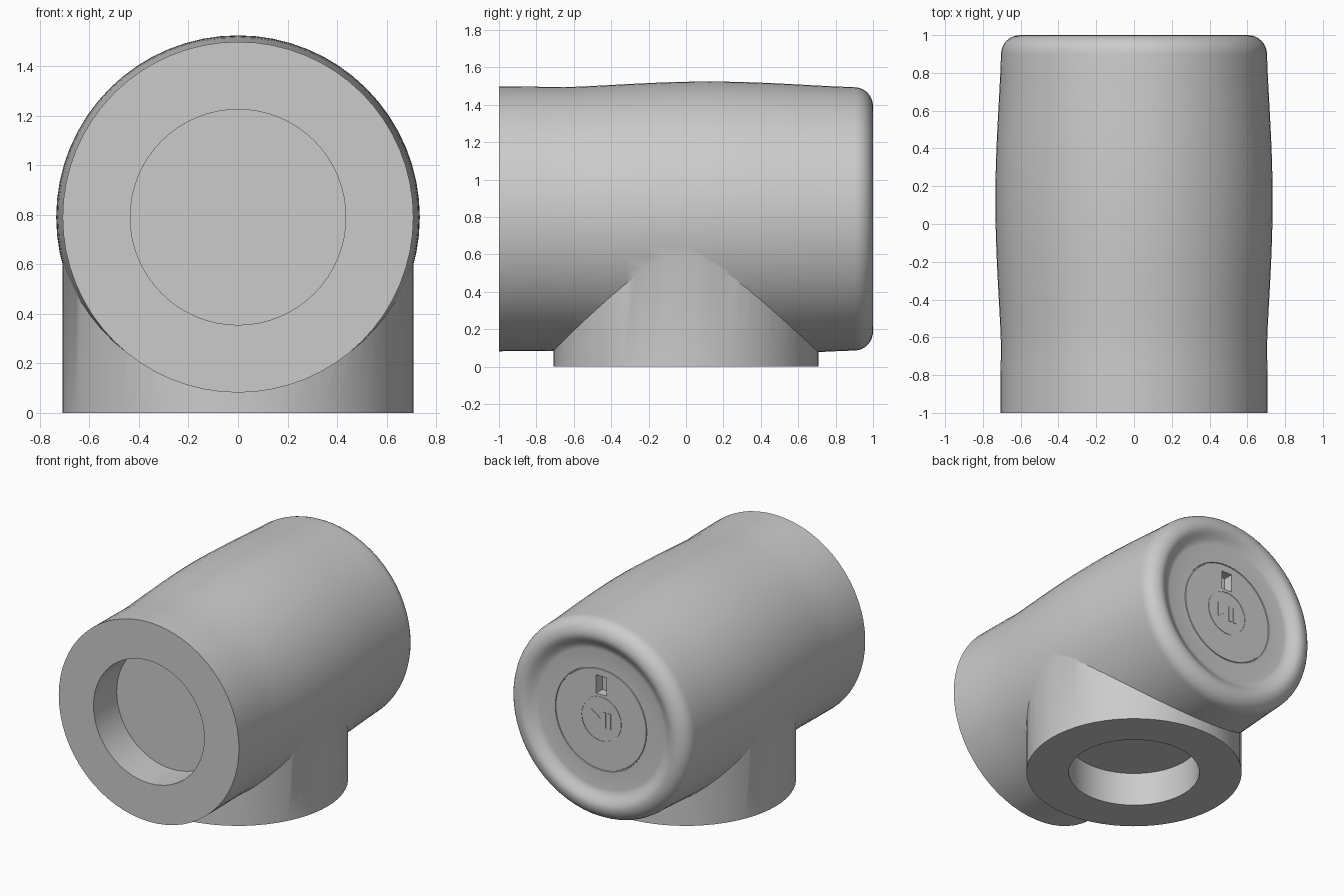
import bpy, bmesh, math
from mathutils import Matrix

cube = bpy.data.objects.get("Cube")
if cube:
    bpy.data.objects.remove(cube, do_unlink=True)

AXIS_Z = 0.79   # height of the barrel axis
SEGMENTS = 64

grey = bpy.data.materials.new("plain_grey")
grey.use_nodes = True
grey.diffuse_color = (0.6, 0.6, 0.6, 1)
grey.node_tree.nodes["Principled BSDF"].inputs["Base Color"].default_value = (0.6, 0.6, 0.6, 1)


def finish(name, bm):
    bmesh.ops.recalc_face_normals(bm, faces=bm.faces)
    mesh = bpy.data.meshes.new(name)
    bm.to_mesh(mesh)
    bm.free()
    mesh.materials.append(grey)
    obj = bpy.data.objects.new(name, mesh)
    bpy.context.collection.objects.link(obj)
    return obj


def lathe(name, profile):
    """Turn (y, radius) points about the barrel axis and cap both ends."""
    bm = bmesh.new()
    rings = []
    for y, r in profile:
        angles = [2 * math.pi * i / SEGMENTS for i in range(SEGMENTS)]
        rings.append([bm.verts.new((r * math.sin(a), y, AXIS_Z + r * math.cos(a))) for a in angles])
    for a, b in zip(rings, rings[1:]):
        for i in range(SEGMENTS):
            j = (i + 1) % SEGMENTS
            bm.faces.new((a[i], a[j], b[j], b[i]))
    bm.faces.new(rings[0])
    bm.faces.new(rings[-1])
    return finish(name, bm)


def upright_cylinder(name, radius, bottom, top):
    bm = bmesh.new()
    bmesh.ops.create_cone(bm, cap_ends=True, segments=SEGMENTS, radius1=radius, radius2=radius,
                          depth=top - bottom, matrix=Matrix.Translation((0, 0, (top + bottom) / 2)))
    return finish(name, bm)


def prism(name, outline, y0, y1):
    """Extrude an outline, given as (x, height above the axis), along y."""
    bm = bmesh.new()
    face = bm.faces.new([bm.verts.new((x, y0, AXIS_Z + z)) for x, z in outline])
    out = bmesh.ops.extrude_face_region(bm, geom=[face])["geom"]
    bmesh.ops.translate(bm, vec=(0, y1 - y0, 0), verts=[v for v in out if isinstance(v, bmesh.types.BMVert)])
    return finish(name, bm)


def box_outline(x, z, w, h):
    return [(x - w / 2, z - h / 2), (x + w / 2, z - h / 2), (x + w / 2, z + h / 2), (x - w / 2, z + h / 2)]


def combine(target, tool, operation):
    mod = target.modifiers.new(operation.lower(), "BOOLEAN")
    mod.object, mod.operation, mod.solver = tool, operation, "EXACT"
    bpy.context.view_layer.objects.active = target
    bpy.ops.object.modifier_apply(modifier=mod.name)
    bpy.data.objects.remove(tool, do_unlink=True)


# Barrel: slight bulge, rounded back rim and a dished back end
profile = [(-1, 0.708), (-0.75, 0.706)]
for i in range(15):
    t = i / 14
    profile.append((-0.65 + 1.55 * t, 0.704 + 0.03 * math.sin(math.pi * t) ** 1.3))
for i in range(1, 9):
    a = math.pi / 2 * i / 8
    profile.append((0.9 + 0.1 * math.sin(a), 0.602 + 0.102 * math.cos(a)))
FACE_Y = 0.95
for i in range(1, 7):
    t = i / 6
    profile.append((1 - (1 - FACE_Y) * (1 - math.cos(math.pi * t)) / 2, 0.602 - 0.112 * t))
# Shallow step that outlines the round button
profile += [(FACE_Y, 0.362), (FACE_Y - 0.006, 0.36), (FACE_Y - 0.006, 0.354), (FACE_Y, 0.352)]
body = lathe("speaker_body", profile)
body.name = "tee_body"

# Stem, then the sockets in the stem and the front end
combine(body, upright_cylinder("stem", 0.708, 0, 0.75), "UNION")
combine(body, lathe("front_bore", [(-1.1, 0.435), (-0.74, 0.435)]), "DIFFERENCE")
combine(body, upright_cylinder("stem_bore", 0.43, -0.1, 0.24), "DIFFERENCE")
# Small slot in the back end
combine(body, prism("slot_cutter", box_outline(0, 0.24, 0.08, 0.13), 0.88, 1.05), "DIFFERENCE")

# Thin raised marks on the button
prism("triangle_mark", [(0.075, -0.045), (0.075, 0.055), (0.005, 0.005)], FACE_Y - 0.003, FACE_Y + 0.004)
for side, x in (("inner", -0.025), ("outer", -0.065)):
    prism(side + "_bar_mark", box_outline(x, 0, 0.022, 0.11), FACE_Y - 0.003, FACE_Y + 0.004)
ring = lathe("button_ring", [(FACE_Y - 0.003, 0.158), (FACE_Y + 0.003, 0.158)])
combine(ring, lathe("ring_cutter", [(FACE_Y - 0.1, 0.152), (FACE_Y + 0.1, 0.152)]), "DIFFERENCE")

# Smooth the turned surfaces and keep the rims crisp
bpy.ops.object.select_all(action="DESELECT")
body.select_set(True)
bpy.context.view_layer.objects.active = body
bpy.ops.object.shade_smooth_by_angle(angle=math.radians(30))
